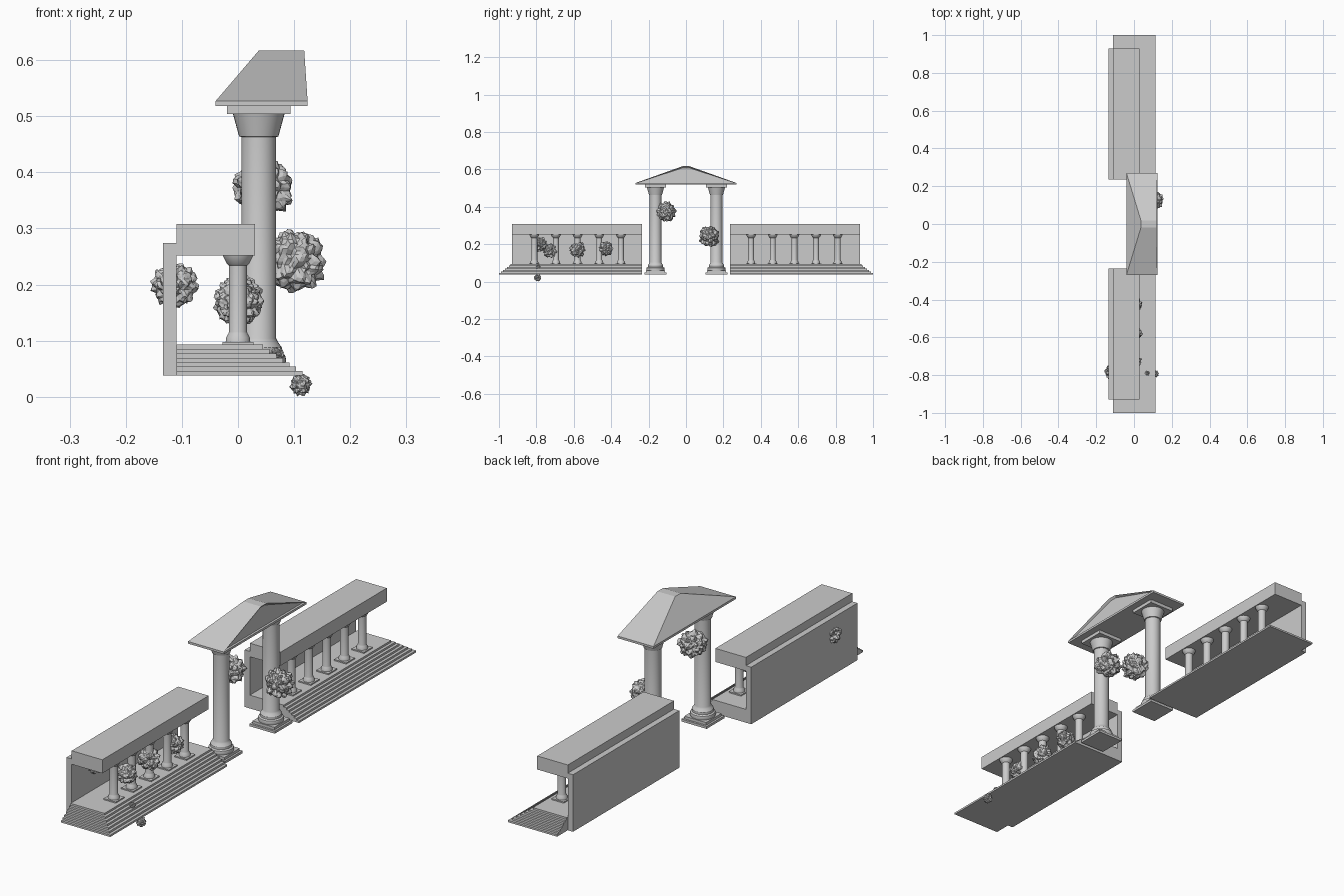
import bpy, bmesh, math
from mathutils import Vector, noise

if "Cube" in bpy.data.objects:
    bpy.data.objects.remove(bpy.data.objects["Cube"])


def finish(name, bm, angle=None):
    bmesh.ops.recalc_face_normals(bm, faces=bm.faces)
    me = bpy.data.meshes.new(name)
    bm.to_mesh(me)
    bm.free()
    ob = bpy.data.objects.new(name, me)
    bpy.context.collection.objects.link(ob)
    if angle:
        bpy.ops.object.select_all(action='DESELECT')
        ob.select_set(True)
        bpy.context.view_layer.objects.active = ob
        bpy.ops.object.shade_smooth_by_angle(angle=math.radians(angle))
    return ob


def box(name, x0, x1, y0, y1, z0, z1):
    y0, y1 = min(y0, y1), max(y0, y1)
    bm = bmesh.new()
    bmesh.ops.create_cube(bm, size=1)
    for v in bm.verts:
        v.co = ((x0 + x1) / 2 + v.co.x * (x1 - x0),
                (y0 + y1) / 2 + v.co.y * (y1 - y0),
                (z0 + z1) / 2 + v.co.z * (z1 - z0))
    return finish(name, bm)


def lathe(name, x, y, profile, n=32):
    bm = bmesh.new()
    rings = [[bm.verts.new((x + r * math.cos(2 * math.pi * i / n),
                            y + r * math.sin(2 * math.pi * i / n), z))
              for i in range(n)] for r, z in profile]
    for a, b in zip(rings, rings[1:]):
        for i in range(n):
            bm.faces.new((a[i], a[(i + 1) % n], b[(i + 1) % n], b[i]))
    bm.faces.new(rings[0])
    bm.faces.new(rings[-1])
    return finish(name, bm, 30)


def bush(name, x, y, z, r):
    # Craggy ball: faceted sphere pushed out by cell noise
    bm = bmesh.new()
    bmesh.ops.create_icosphere(bm, subdivisions=4, radius=1)
    off = Vector((x * 31, y * 17, z * 23))
    for v in bm.verts:
        d = v.co.normalized()
        cell = noise.voronoi(d * 2.6 + off)[0]
        k = 1.06 - 0.45 * cell[0] + 0.08 * noise.noise(d * 5 + off)
        v.co = Vector((x, y, z)) + d * k * r
    return finish(name, bm)


SMALL = [(.022, .097), (.021, .106), (.017, .113), (.016, .116), (.016, .234),
         (.019, .236), (.026, .249), (.027, .252)]
BIG = [(.047, .058), (.049, .066), (.047, .074), (.041, .078), (.041, .088),
       (.034, .098), (.031, .104), (.031, .463), (.035, .464), (.044, .497), (.046, .504)]

# Two mirrored side galleries and the gate columns
for s, side in ((-1, 'near'), (1, 'far')):
    inner = .235
    # Steps wrap the front and the outer end
    n = 7
    h = (.093 - .038) / n
    for i in range(n):
        box(f'{side}_step_{i + 1}', -.11, .115 - .0117 * i,
            s * inner, s * (1 - .0105 * i), .038 + h * i, .038 + h * (i + 1))
    box(f'{side}_back_wall', -.134, -.11, s * inner, s * .93, .038, .274)
    box(f'{side}_gallery_roof', -.11, .03, s * inner, s * .93, .252, .308)
    for i in range(5):
        y = s * (.348 + .1158 * i)
        box(f'{side}_column_plinth_{i + 1}', -.028, .028, y - .028, y + .028, .093, .098)
        lathe(f'{side}_column_{i + 1}', 0, y, SMALL)

    # Tall gate column with its base slabs and capital block
    gx, gy = .037, s * .163
    for nm, half, z0, z1 in (('base_slab', .058, .038, .048),
                             ('plinth', .05, .048, .059),
                             ('capital_block', .057, .504, .518)):
        box(f'{side}_gate_{nm}', gx - half, gx + half, gy - half, gy + half, z0, z1)
    lathe(f'{side}_gate_column', gx, gy, BIG)

# Gate roof: slab plus hipped back and gabled front
box('gate_roof_slab', -.04, .124, -.27, .27, .518, .527)
bm = bmesh.new()
lo = [bm.verts.new(c) for c in ((-.04, -.27, .527), (.124, -.27, .527),
                                (.124, .27, .527), (-.04, .27, .527))]
hi = [bm.verts.new(c) for c in ((.037, -.018, .617), (.118, -.018, .617),
                                (.118, .018, .617), (.037, .018, .617))]
bm.faces.new(lo[::-1])
bm.faces.new(hi)
for i in range(4):
    j = (i + 1) % 4
    f = bm.faces.new((lo[i], lo[j], hi[j], hi[i]))
    if i == 1:
        gable = f
bm.normal_update()
bmesh.ops.inset_region(bm, faces=[gable], thickness=.008, depth=-.008)
finish('gate_roof', bm)

# Bushes on the columns and wall, and loose stones by the steps
for name, *p in (('gate_bush_far', .10, .125, .241, .062),
                 ('gate_bush_near', .046, -.11, .373, .060),
                 ('wall_bush', -.113, -.782, .20, .045),
                 ('column_bush_1', .0, -.725, .165, .043),
                 ('column_bush_2', .0, -.58, .171, .047),
                 ('column_bush_3', .004, -.428, .177, .043),
                 ('ground_stone', .112, -.793, .021, .021),
                 ('step_stone', .07, -.79, .077, .013)):
    bush(name, *p)
